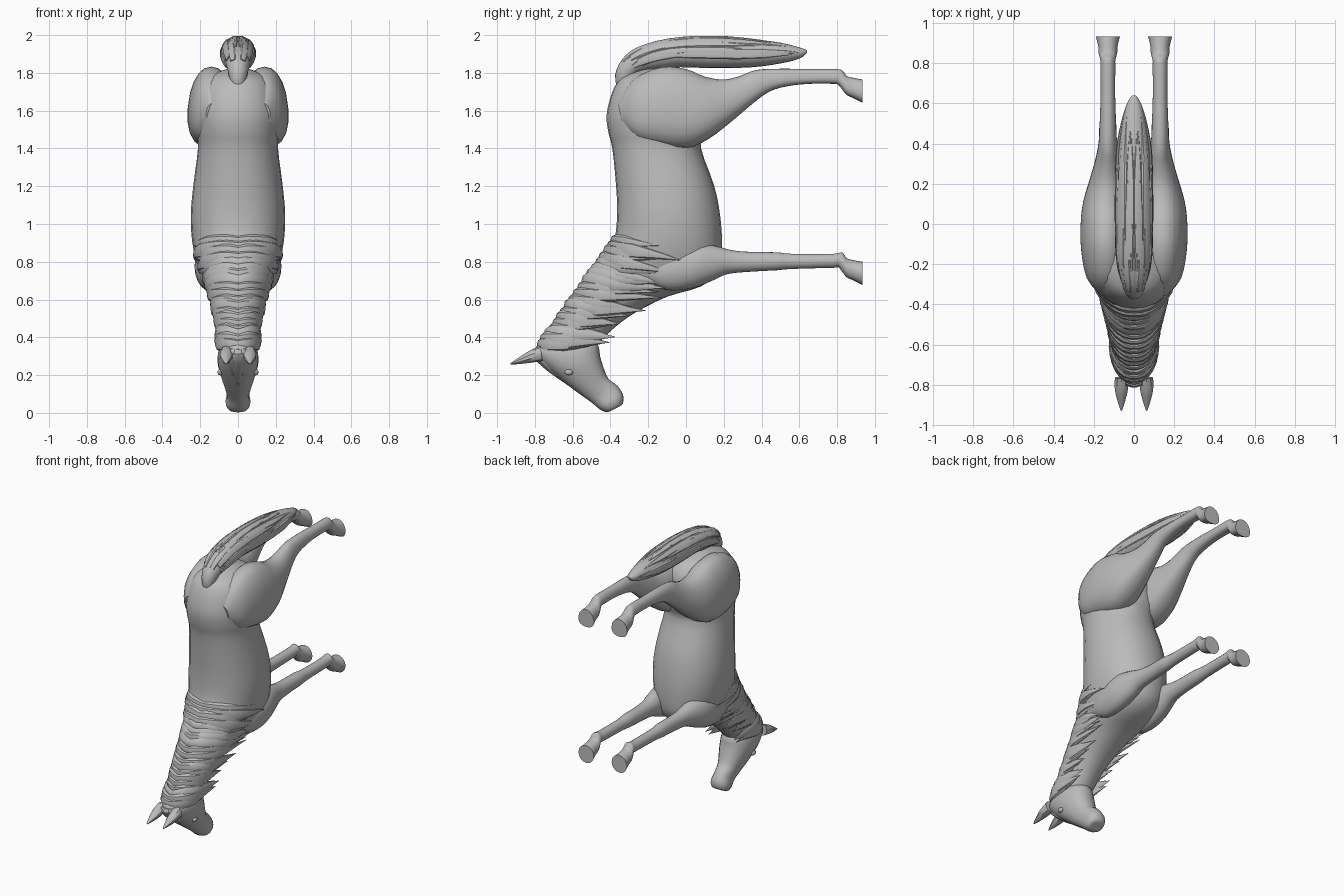
import bpy, bmesh, math, random
from mathutils import Vector

if "Cube" in bpy.data.objects:
    bpy.data.objects.remove(bpy.data.objects["Cube"])

random.seed(4)
coat = bpy.data.materials.new("grey_coat")
coat.diffuse_color = (0.5, 0.5, 0.5, 1)
coat.use_nodes = True
coat.node_tree.nodes["Principled BSDF"].inputs["Base Color"].default_value = coat.diffuse_color


def sample(secs, t):
    """Smooth interpolation through sections (yA, zA, yB, zB, half_width, x)."""
    n = len(secs) - 1
    i = min(int(max(t, 0)), n - 1)
    f = t - i
    p = [secs[min(max(k, 0), n)] for k in (i - 1, i, i + 1, i + 2)]
    return [0.5 * (2 * b + (c - a) * f + (2 * a - 5 * b + 4 * c - d) * f * f
                   + (3 * b - a - 3 * c + d) * f ** 3) for a, b, c, d in zip(*p)]


def skin(bm, rings):
    """Bridge a list of point rings and cap both ends."""
    vs = [[bm.verts.new(p) for p in r] for r in rings]
    m = len(vs[0])
    for a, b in zip(vs, vs[1:]):
        for k in range(m):
            bm.faces.new((a[k], a[(k + 1) % m], b[(k + 1) % m], b[k]))
    bm.faces.new(vs[0])
    bm.faces.new(vs[-1])


def finish(name, bm, mirror=False, angle=35):
    bmesh.ops.recalc_face_normals(bm, faces=bm.faces)
    me = bpy.data.meshes.new(name)
    bm.to_mesh(me)
    bm.free()
    me.materials.append(coat)
    ob = bpy.data.objects.new(name, me)
    bpy.context.collection.objects.link(ob)
    if mirror:
        ob.modifiers.new("Mirror", 'MIRROR').use_clip = False
    bpy.ops.object.select_all(action='DESELECT')
    ob.select_set(True)
    bpy.context.view_layer.objects.active = ob
    bpy.ops.object.shade_smooth_by_angle(angle=math.radians(angle))
    return ob


def full(secs, x=0.0):
    return [tuple(s) + (x,) * (6 - len(s)) for s in secs]


def loft(name, secs, sides=20, steps=3, power=1.0, skew=0.0, mirror=False):
    """Loft oval sections; skew makes them wider toward the B side."""
    bm = bmesh.new()
    rings = []
    for j in range((len(secs) - 1) * steps + 1):
        ya, za, yb, zb, w, x = sample(secs, j / steps)
        ring = []
        for k in range(sides):
            a = 2 * math.pi * k / sides
            c, s = math.cos(a), math.sin(a)
            c2 = math.copysign(abs(c) ** power, c) / 2
            s2 = math.copysign(abs(s) ** power, s) * (1 - skew * c)
            ring.append((x + w * s2, (ya + yb) / 2 + (ya - yb) * c2,
                         (za + zb) / 2 + (za - zb) * c2))
        rings.append(ring)
    skin(bm, rings)
    return finish(name, bm, mirror)


def lock(bm, secs, path, width, thick):
    """Pointed hair lock lying over a loft; path is a list of (t, angle)."""
    pts, nors = [], []
    for t, a in path:
        ya, za, yb, zb, w, x = sample(secs, t)
        over = max(0, a - math.pi / 2)
        c = math.cos(a) if not over else -over
        s = math.sin(a) if not over else 1 + 0.06 * over
        half = Vector((0, ya - yb, za - zb)) / 2
        pts.append(Vector((x + w * s, (ya + yb) / 2, (za + zb) / 2)) + half * c)
        nors.append((Vector((s, 0, 0)) + half.normalized() * max(c, 0)).normalized())
    rings, n = [], len(pts) - 1
    for i, (p, nor) in enumerate(zip(pts, nors)):
        d = pts[min(i + 1, n)] - pts[max(i - 1, 0)]
        side = d.cross(nor).normalized()
        f = i / n
        k = max(0.03, min(1, 2.2 * (1 - f)) * min(1, 0.55 + 2 * f))
        rings.append([p + side * width * k * math.cos(b) + nor * thick * k * math.sin(b)
                      for b in (math.pi * q / 4 for q in range(8))])
    skin(bm, rings)


# Torso and neck, from rump to throat
torso = full([
    (-.24, 1.815, -.12, 1.83, .05), (-.34, 1.775, .02, 1.79, .15),
    (-.39, 1.70, .09, 1.71, .205), (-.42, 1.58, .10, 1.58, .225),
    (-.41, 1.48, .10, 1.48, .22), (-.39, 1.40, .08, 1.40, .212),
    (-.37, 1.20, .15, 1.20, .237), (-.365, 1.05, .18, 1.05, .25),
    (-.38, .92, .19, .90, .243), (-.44, .83, .175, .755, .218),
    (-.51, .74, .08, .67, .182), (-.58, .64, -.10, .615, .15),
    (-.65, .54, -.27, .53, .122), (-.71, .45, -.38, .45, .108),
    (-.77, .37, -.46, .37, .10), (-.77, .32, -.52, .30, .07)])
loft("body_and_neck", torso, sides=28, power=.92)

# Head, from poll to muzzle
head = full([
    (-.78, .37, -.60, .42, .06), (-.805, .31, -.475, .37, .10),
    (-.735, .235, -.455, .30, .108), (-.65, .165, -.435, .235, .092),
    (-.57, .105, -.41, .18, .072), (-.50, .055, -.365, .145, .060),
    (-.455, .018, -.333, .095, .066), (-.42, .003, -.335, .05, .052),
    (-.395, .012, -.355, .032, .025)])
loft("head", head, power=.9)

# Ears
loft("ears", full([
    (-.77, .355, -.76, .275, .034), (-.83, .328, -.82, .266, .034),
    (-.89, .29, -.885, .258, .018), (-.93, .262, -.929, .257, .003)], .063),
    sides=10, mirror=True)

# Eyes
bm = bmesh.new()
bmesh.ops.create_uvsphere(bm, u_segments=12, v_segments=8, radius=.02)
for v in bm.verts:
    v.co = Vector((v.co.x * .7 + .095, v.co.y * 1.1 - .62, v.co.z * .8 + .215))
finish("eyes", bm, True)


def hoof(z):
    """Pastern and hoof sections shared by all legs."""
    return [(.825, z + .055, .81, z - .027, .037), (.85, z + .025, .848, z - .075, .046),
            (.885, z + .014, .885, z - .093, .048), (.934, z + .005, .934, z - .118, .060)]


# Hind legs with haunch
loft("hind_legs", [s if len(s) == 6 else s + (.13,) for s in [
    (-.36, 1.64, -.34, 1.53, .04, .13), (-.28, 1.765, -.26, 1.445, .10, .135),
    (-.13, 1.83, -.14, 1.412, .122, .14), (.0, 1.82, .0, 1.40, .125, .14),
    (.10, 1.78, .12, 1.45, .112, .14), (.20, 1.765, .25, 1.55, .082, .135),
    (.29, 1.785, .35, 1.635, .06, .13), (.37, 1.815, .44, 1.70, .045),
    (.50, 1.822, .53, 1.728, .04), (.65, 1.82, .65, 1.742, .036),
    (.78, 1.82, .78, 1.742, .037)] + hoof(1.76)],
    power=.88, skew=.16, mirror=True)

# Front legs with shoulder
loft("front_legs", [s if len(s) == 6 else s + (.13,) for s in [
    (-.20, .80, -.20, .70, .03, .165), (-.10, .86, -.10, .65, .065, .155),
    (.05, .895, .03, .66, .08, .15), (.15, .885, .14, .70, .068, .14),
    (.25, .86, .22, .735, .052, .133), (.35, .852, .35, .748, .044),
    (.48, .85, .48, .755, .043), (.56, .842, .56, .762, .036),
    (.78, .842, .78, .768, .036)] + hoof(.795)], mirror=True)

# Tail core
tail = full([
    (-.36, 1.70, -.27, 1.72, .035), (-.375, 1.79, -.26, 1.79, .05),
    (-.33, 1.88, -.21, 1.81, .064), (-.22, 1.945, -.12, 1.82, .08),
    (-.05, 1.98, -.03, 1.83, .085), (.15, 1.988, .15, 1.825, .085),
    (.35, 1.978, .35, 1.83, .08), (.50, 1.96, .50, 1.85, .06),
    (.60, 1.935, .60, 1.875, .035), (.64, 1.92, .64, 1.905, .01)])
loft("tail", tail)

# Tail strands
bm = bmesh.new()
for i in range(18):
    a = .1 + 1.75 * random.random()
    t0 = random.uniform(1.5, 5)
    t1 = min(t0 + random.uniform(2.5, 4), 8.9)
    drift = random.uniform(-.15, .15)
    lock(bm, tail, [(t0 + (t1 - t0) * j / 9, a + drift * j / 9) for j in range(10)],
         .02, .010)
finish("tail_strands", bm, True)

# Mane locks draped from the crest down both sides of the neck
bm = bmesh.new()
count = 19
for i in range(count):
    t = 8.1 + 6.0 * i / (count - 1)
    tip = min(1.6 + .28 * (t - 8), 2.75) + random.uniform(-.3, .2)
    slide = random.uniform(-.1, .35)
    lock(bm, torso, [(t + slide * (j / 11) ** 2, -.12 + (tip + .12) * j / 11)
                     for j in range(12)],
         random.uniform(.036, .05), random.uniform(.016, .026))
finish("mane", bm, True)

# Forelock between the ears
bm = bmesh.new()
for a, end in ((.06, 3.3), (.3, 2.7)):
    lock(bm, head, [(.6 + (end - .6) * j / 8, a) for j in range(9)], .026, .012)
finish("forelock", bm, True)
